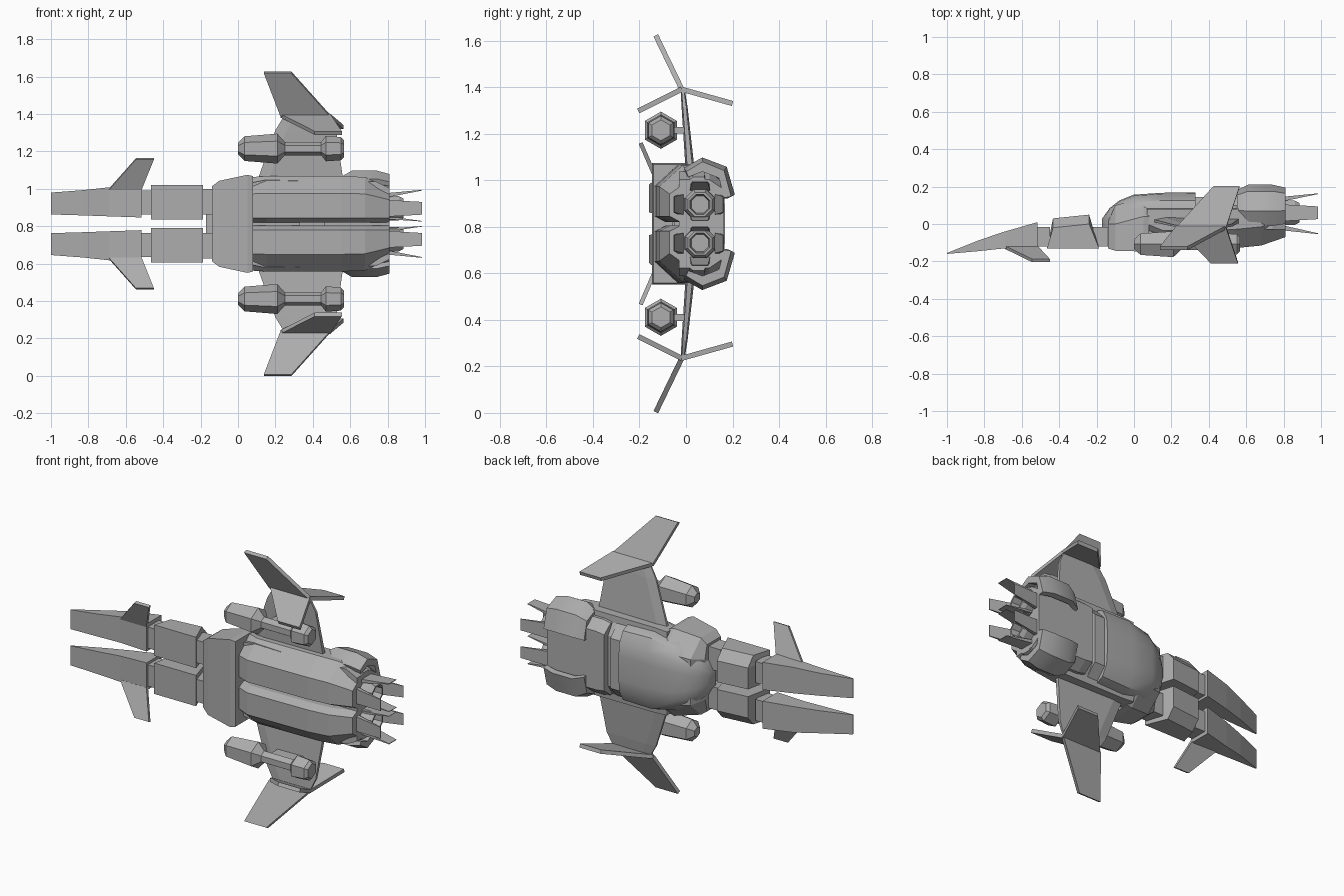
import bpy, bmesh, math
from mathutils import Vector

if "Cube" in bpy.data.objects:
    bpy.data.objects.remove(bpy.data.objects["Cube"])

MID = 0.813  # height of the symmetry plane; the craft lies on its side

grey = bpy.data.materials.new("hull_grey")
grey.use_nodes = True
grey.diffuse_color = (0.42, 0.42, 0.42, 1)
grey.node_tree.nodes["Principled BSDF"].inputs["Base Color"].default_value = (0.42, 0.42, 0.42, 1)


def loft(name, rings, mirror=True, smooth=False):
    """Skin a row of equal rings of (x, y, offset from symmetry plane)."""
    bm = bmesh.new()
    rows = [[bm.verts.new(p) for p in ring] for ring in rings]
    n = len(rows[0])
    for a, b in zip(rows, rows[1:]):
        for i in range(n):
            j = (i + 1) % n
            bm.faces.new((a[i], a[j], b[j], b[i]))
    bm.faces.new(rows[0])
    bm.faces.new(rows[-1])
    bmesh.ops.recalc_face_normals(bm, faces=bm.faces)
    mesh = bpy.data.meshes.new(name)
    bm.to_mesh(mesh)
    bm.free()
    mesh.materials.append(grey)
    ob = bpy.data.objects.new(name, mesh)
    ob.location.z = MID
    bpy.context.collection.objects.link(ob)
    if mirror:
        ob.modifiers.new("mirror", 'MIRROR').use_axis = (False, False, True)
        ob.modifiers["mirror"].use_mirror_merge = False
    if smooth:
        bpy.ops.object.select_all(action='DESELECT')
        ob.select_set(True)
        bpy.context.view_layer.objects.active = ob
        bpy.ops.object.shade_smooth_by_angle(angle=math.radians(35))
    return ob


def block(name, stations, mirror=True):
    """Rectangular sections: x, low y, high y, inner and outer offset."""
    return loft(name, [[(x, a, s), (x, b, s), (x, b, t), (x, a, t)]
                       for x, a, b, s, t in stations], mirror)


def plate(name, points, thick):
    """Flat panel thickened both ways along its normal."""
    p = [Vector(q) for q in points]
    n = (p[2] - p[0]).cross(p[3] - p[1]).normalized() * thick / 2
    return loft(name, [[q - n for q in p], [q + n for q in p]])


def whole(x, half):
    """Complete a half section of (y, offset) across the symmetry plane."""
    return [(x, y, s) for y, s in half] + [(x, y, -s) for y, s in reversed(half)]


def turned(name, y, s, sides, stations, turn=0):
    """Polygonal body along x from (x, radius) stations."""
    angles = [2 * math.pi * i / sides + turn for i in range(sides)]
    return loft(name, [[(x, y + r * math.sin(a), s + r * math.cos(a)) for a in angles]
                       for x, r in stations])


# Forward prongs, joints and middle blocks
block("nose_prong", [(-1, -.16, -.155, .05, .167), (-.83, -.145, -.087, .045, .18),
                     (-.69, -.13, -.04, .04, .195), (-.515, -.13, .01, .034, .199)])
block("front_joint", [(-.53, -.12, -.015, .05, .177), (-.45, -.12, -.015, .05, .177)])
block("rear_joint", [(-.22, -.12, -.015, .05, .185), (-.08, -.12, -.015, .05, .185)])
loft("middle_block", [[(-.465, -.13, s), (-.433, .03 - d, s), (-.24, .05 - d, s), (-.187, -.13, s)]
                      for s, d in ((.022, 0), (.15, 0), (.207, .05))])
plate("prong_fin", [(-.69, -.125, .185), (-.515, -.125, .185),
                    (-.45, -.195, .347), (-.546, -.195, .347)], .018)

# Collar round the cockpit
collar = [(-.14, .2, -.13, .02), (-.1, .23, -.143, .1), (.05, .262, -.147, .14), (.08, .255, -.14, .14)]
loft("cockpit_collar", [whole(x, [(low, w), (.04 if x > -.1 else 0, w), (top, w * .6)])
                        for x, w, low, top in collar], False)

# Rounded upper fuselage with the cockpit nose
canopy = [(-.17, .05, -.04, .03), (-.13, .12, -.06, .085), (-.08, .16, -.06, .125),
          (0, .205, -.06, .157), (.15, .235, -.06, .167), (.33, .23, -.06, .168)]
loft("upper_fuselage", [whole(x, [(low, w), (low + (top - low) * .6, w), (low + (top - low) * .82, w * .9),
                                  (top - .006, w * .62), (top, w * .3)])
                        for x, w, low, top in canopy], False, True)
for i in range(2):
    x = .32 + .065 * i
    loft("fuselage_neck", [whole(x + d, [(-.05, .22), (.08, .22), (.145 - .02 * i, .15)])
                           for d in (0, .08)], False)
loft("rear_deck", [whole(x, [(-.03, w), (.1, w), (.162, w * .78)])
                   for x, w in ((.43, .215), (.48, .225), (.74, .225), (.81, .19))], False)

# Twin belly nacelles
nacelle = [(.07, -.1, .25), (.155, -.135, .255), (.55, -.128, .255), (.68, -.115, .25), (.81, -.07, .2)]
loft("belly_nacelle", [[(x, .1, .008), (x, low + .045, .008), (x, low, .032), (x, low, .16 * w / .25),
                        (x, low + .1, w), (x, .08, w)] for x, low, w in nacelle])

# Armour shells on the rear outer corners
outer = [(-.01, .24), (.07, .285), (.175, .245), (.21, .125)]
inner = [(.175, .12), (.15, .21), (.07, .24), (0, .215)]
shell = []
for x, k in ((.55, .78), (.61, 1), (.74, 1), (.81, .88)):
    shell.append([(x, .08 + (y - .08) * k, s * (.88 + .12 * (k - .78) / .22)) for y, s in outer + inner])
loft("corner_shell", shell, smooth=True)

# Engines with four flared petals each
EY, ES = .06, .083
turned("engine_nozzle", EY, ES, 8,
       [(.76, .072), (.86, .07), (.885, .056), (.885, .046), (.83, .04)], math.pi / 8)
for dy, ds, reach in ((1, 0, 1), (-1, 0, 1.1), (0, 1, .95), (0, -1, .68)):
    rings = []
    for x, near, far, half in ((.79, .06, .085, .045), (.985, .1, .104, .034)):
        rings.append([(x, EY + dy * r * reach + ds * h, ES + ds * r * reach + dy * h)
                      for r, h in ((near, -half), (near, half), (far, half), (far, -half))])
    loft("engine_petal", rings)

# Wings and the three fins at each wing tip
wing = []
for s, front, back, y, t in ((.2, .1, .57, .018, .02), (.25, .11, .56, .016, .019),
                             (.5, .2, .525, -.006, .013), (.575, .245, .49, -.014, .009)):
    wing.append([(front, y - t * .4, s), (front, y + t * .4, s), (front + .06, y + t, s),
                 (back, y + t * .6, s), (back, y - t * .6, s), (front + .06, y - t, s)])
loft("wing", wing)
ROOT = [(.227, -.018, .578), (.493, -.018, .578)]
for name, tip in (("tip_fin", [(.285, -.13, .81), (.138, -.13, .81)]),
                  ("back_fin", [(.565, .2, .517), (.425, .2, .517)]),
                  ("front_fin", [(.555, -.205, .485), (.41, -.205, .485)])):
    plate(name, ROOT + tip, .022)

# Hexagonal gun pods slung on pylons
turned("gun_pod", -.108, .402, 6, [(0, .03), (.035, .066), (.21, .08), (.25, .036), (.445, .036),
                                   (.47, .068), (.55, .062), (.567, .045)])
block("pod_pylon", [(.27, -.09, .01, .387, .417), (.44, -.09, .01, .387, .417)])
